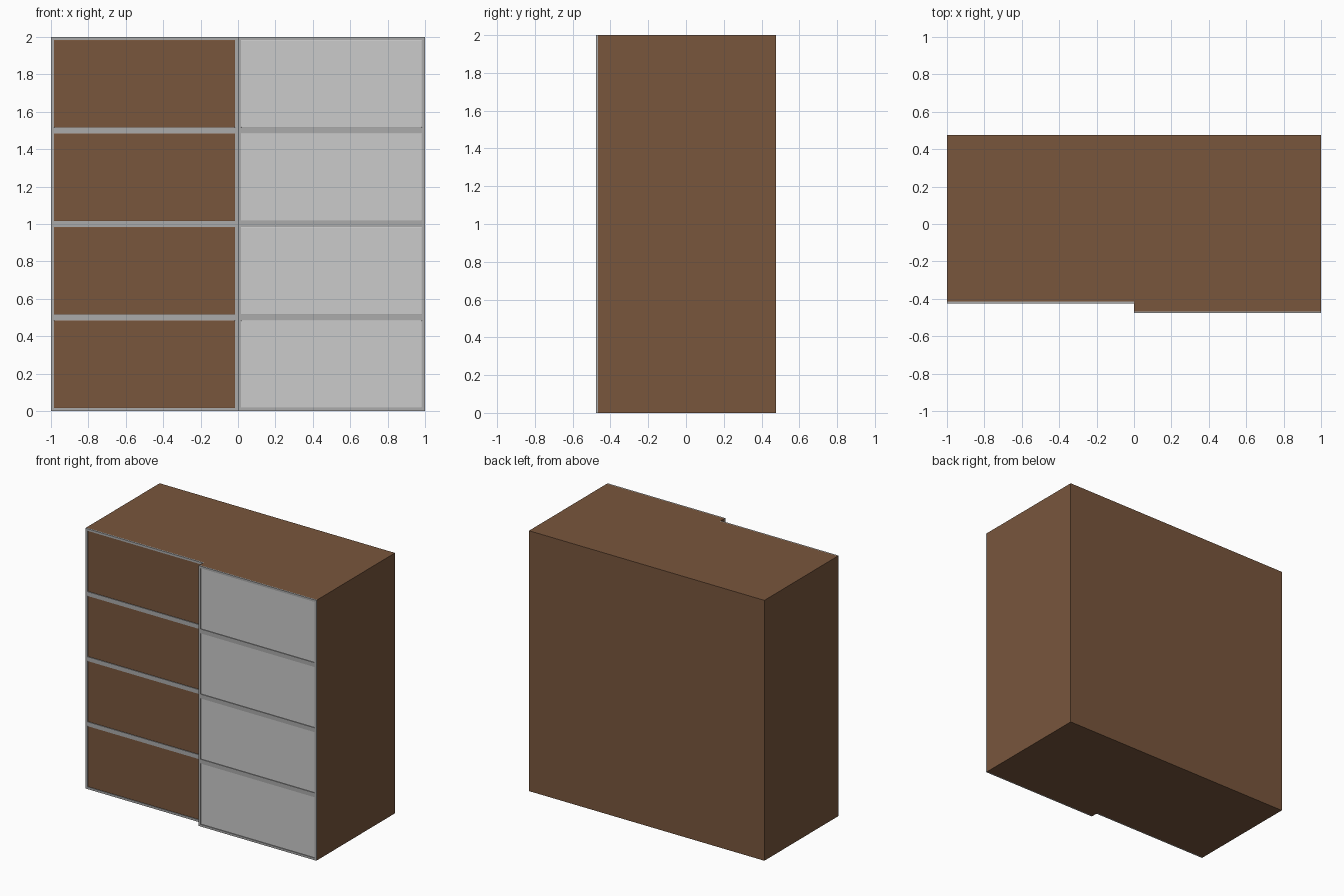
import bpy, bmesh

if "Cube" in bpy.data.objects:
    bpy.data.objects.remove(bpy.data.objects["Cube"])


def material(name, rgb):
    m = bpy.data.materials.new(name)
    m.diffuse_color = (*rgb, 1)
    m.use_nodes = True
    m.node_tree.nodes["Principled BSDF"].inputs["Base Color"].default_value = m.diffuse_color
    return m


def mesh_object(name, bm, mat):
    bmesh.ops.recalc_face_normals(bm, faces=bm.faces)
    me = bpy.data.meshes.new(name)
    bm.to_mesh(me)
    bm.free()
    ob = bpy.data.objects.new(name, me)
    bpy.context.collection.objects.link(ob)
    if mat:
        me.materials.append(mat)
    return ob


def box(name, x, y, z, mat=None):
    bm = bmesh.new()
    bmesh.ops.create_cube(bm, size=1)
    for v in bm.verts:
        for i, (a, b) in enumerate((x, y, z)):
            v.co[i] = a if v.co[i] < 0 else b
    return mesh_object(name, bm, mat)


brown = material("brown_wood", (0.19, 0.093, 0.046))
grey = material("frame_grey", (0.41, 0.41, 0.41))

BACK, LIP, EDGE, ROWS = 0.477, 0.01, 0.0165, 4
FRONT = {"left": -0.424, "right": -0.477}

# Carcass: stepped plan extruded to full height
yl, yr = FRONT["left"] + LIP, FRONT["right"] + LIP
plan = [(-1, BACK), (-1, yl), (0, yl), (0, yr), (1, yr), (1, BACK)]
bm = bmesh.new()
base = bm.faces.new([bm.verts.new((x, y, 0)) for x, y in plan])
top = bmesh.ops.extrude_face_region(bm, geom=[base])["geom"]
bmesh.ops.translate(bm, verts=[g for g in top if isinstance(g, bmesh.types.BMVert)],
                    vec=(0, 0, 2))
mesh_object("carcass", bm, brown)

# Front of each column: posts, rails and slightly recessed panels
for side, x0, x1, panel_mat in (("left", -1, 0, brown), ("right", 0, 1, None)):
    f = FRONT[side]
    depth = (f, f + LIP)
    inner = (x0 + EDGE, x1 - EDGE)
    names = ("outer", "inner") if side == "left" else ("inner", "outer")
    box(f"{side}_{names[0]}_post", (x0, inner[0]), depth, (0, 2), grey)
    box(f"{side}_{names[1]}_post", (inner[1], x1), depth, (0, 2), grey)
    for i in range(ROWS + 1):
        z = 2 * i / ROWS
        box(f"{side}_rail_{i + 1}", inner, depth,
            (max(0, z - EDGE), min(2, z + EDGE)), grey)
    for i in range(ROWS):
        z = 2 * i / ROWS
        panel = box(f"{side}_drawer_panel_{i + 1}", inner, (f + 0.004, f + LIP),
                    (z + EDGE, z + 2 / ROWS - EDGE), panel_mat)
        # Softened panel edges leave a fine groove against the frame
        bevel = panel.modifiers.new("soft_edge", "BEVEL")
        bevel.width, bevel.segments = 0.002, 2
